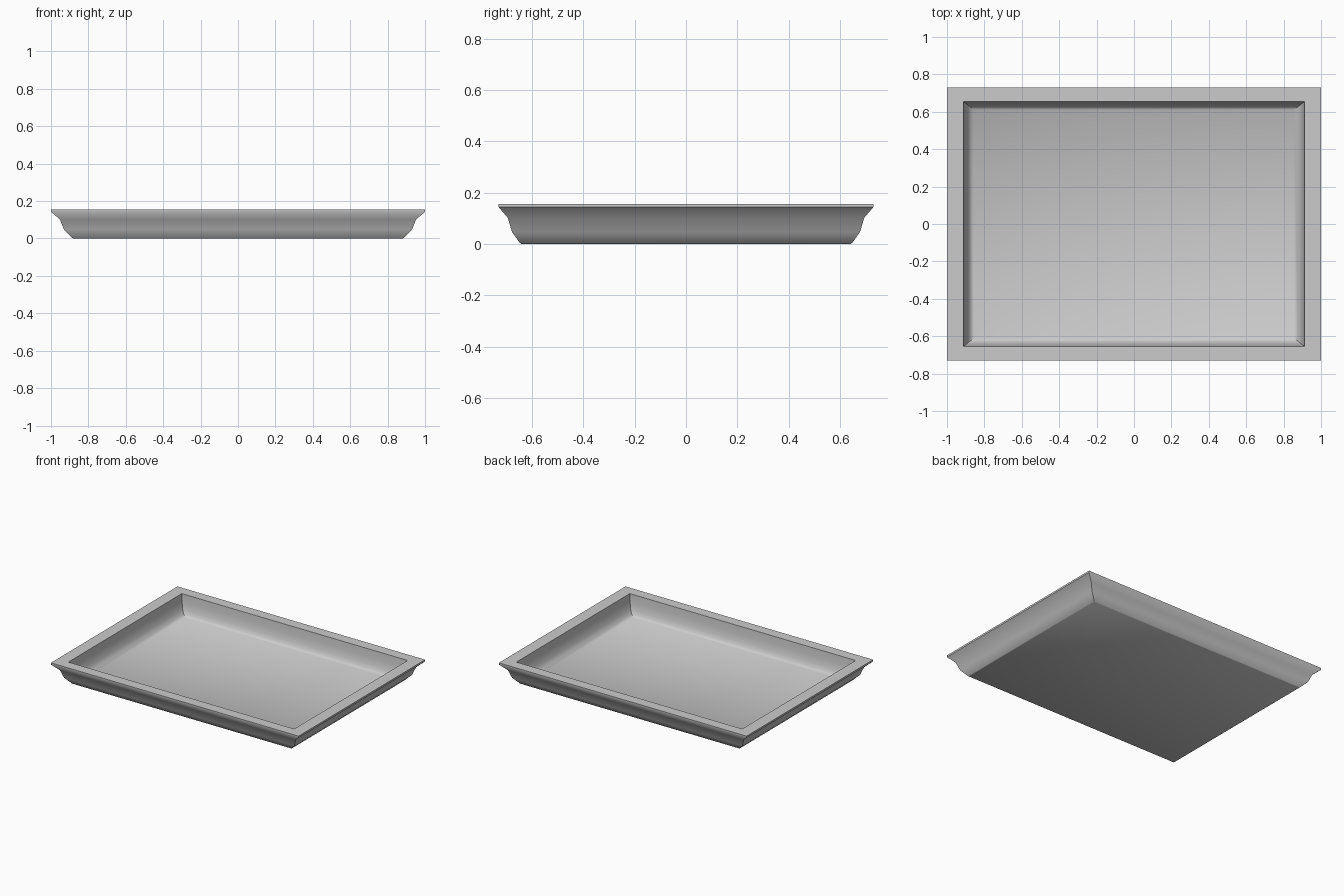
import bpy, bmesh, math

if "Cube" in bpy.data.objects:
    bpy.data.objects.remove(bpy.data.objects["Cube"])

# Tray cross-section from underside, around the rim, down to the inner floor:
# (half width x, half depth y, height z)
profile = [
    (0.880, 0.642, 0.000),
    (0.887, 0.648, 0.004),
    (0.930, 0.678, 0.046),
    (0.952, 0.695, 0.102),
    (1.000, 0.730, 0.143),
    (1.000, 0.730, 0.156),
    (0.912, 0.654, 0.156),
    (0.908, 0.651, 0.100),
    (0.895, 0.641, 0.050),
    (0.878, 0.628, 0.025),
    (0.855, 0.611, 0.012),
]

bm = bmesh.new()
corners = [(-1, -1), (1, -1), (1, 1), (-1, 1)]
rings = [[bm.verts.new((sx * x, sy * y, z)) for sx, sy in corners]
         for x, y, z in profile]

# Walls and rim
for low, high in zip(rings, rings[1:]):
    for i in range(4):
        j = (i + 1) % 4
        bm.faces.new((low[i], low[j], high[j], high[i]))

# Underside and inner floor
bm.faces.new(rings[0][::-1])
bm.faces.new(rings[-1])
bmesh.ops.recalc_face_normals(bm, faces=bm.faces)

mesh = bpy.data.meshes.new("tray")
bm.to_mesh(mesh)
bm.free()
tray = bpy.data.objects.new("tray", mesh)
bpy.context.collection.objects.link(tray)

# Smooth along the moulded wall, sharp at corners and rim
bpy.context.view_layer.objects.active = tray
tray.select_set(True)
bpy.ops.object.shade_smooth_by_angle(angle=math.radians(42))
